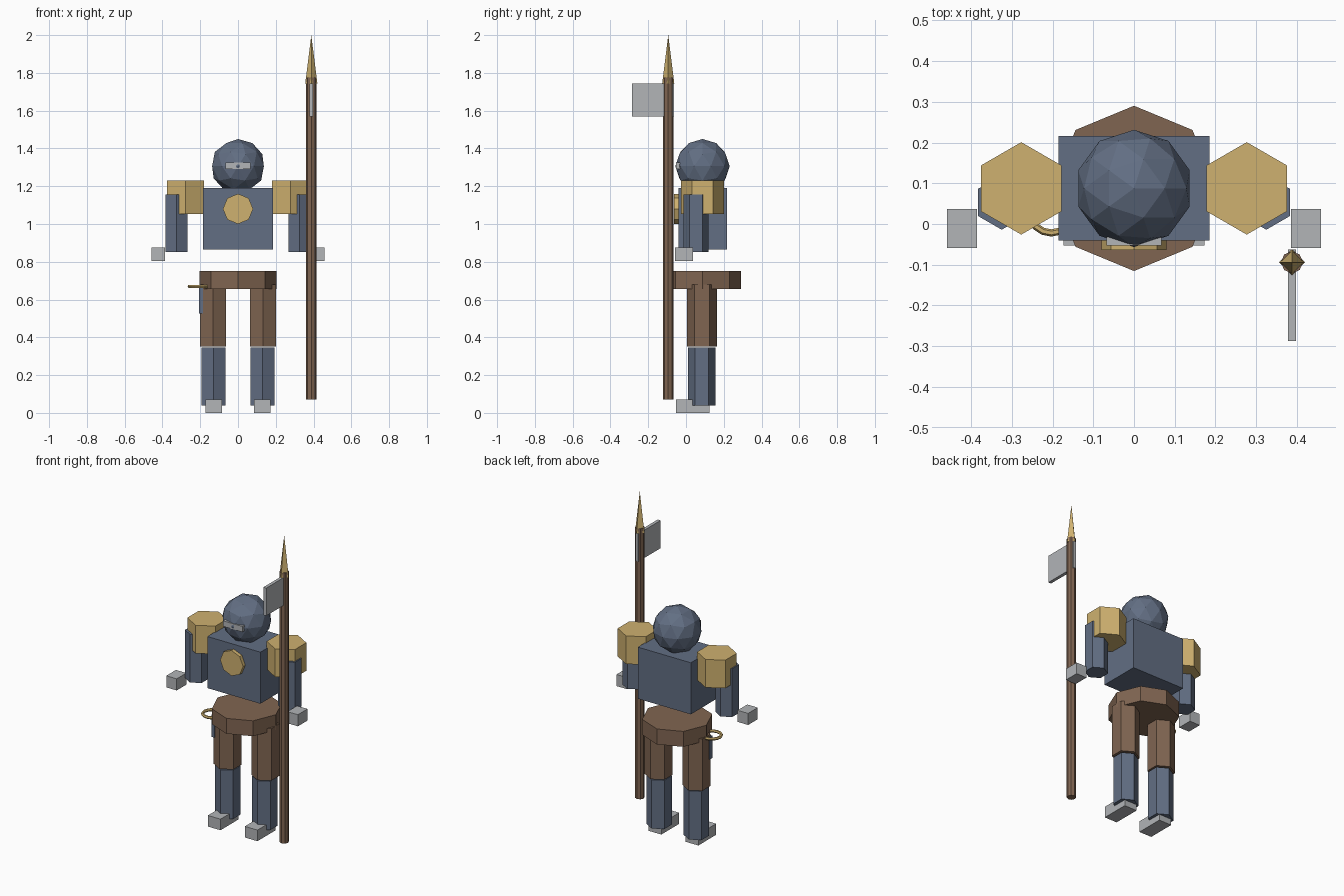
import bpy
import math
from mathutils import Matrix

if "Cube" in bpy.data.objects:
    bpy.data.objects.remove(bpy.data.objects["Cube"])


def material(name, rgb):
    m = bpy.data.materials.new(name)
    m.diffuse_color = (*rgb, 1)
    m.use_nodes = True
    m.node_tree.nodes["Principled BSDF"].inputs["Base Color"].default_value = m.diffuse_color
    return m


BLUE = material("steel_blue", (0.122, 0.157, 0.228))
GOLD = material("gold", (0.62, 0.44, 0.16))
BROWN = material("leather_brown", (0.216, 0.130, 0.083))
GREY = material("light_grey", (0.445, 0.458, 0.475))


def finish(name, mat):
    ob = bpy.context.object
    ob.name = name
    ob.data.materials.append(mat)
    return ob


def box(name, mat, x, y, z):
    """Box given by its (min, max) range on each axis."""
    bpy.ops.mesh.primitive_cube_add(size=1)
    ob = finish(name, mat)
    centre = [(a + b) / 2 for a, b in (x, y, z)]
    size = [b - a for a, b in (x, y, z)]
    ob.data.transform(Matrix.Translation(centre) @ Matrix.Diagonal((*size, 1)))
    return ob


def prism(name, mat, sides, radius, x, y, z0, z1, top=None):
    """Upright prism or cone with a corner facing +y."""
    bpy.ops.mesh.primitive_cone_add(
        vertices=sides, radius1=radius, radius2=radius if top is None else top,
        depth=z1 - z0, location=(x, y, (z0 + z1) / 2))
    return finish(name, mat)


MID = 0.0875  # depth of the body axis

# Torso and round chest badge
box("torso", BLUE, (-0.185, 0.185), (-0.041, 0.216), (0.865, 1.19))
bpy.ops.mesh.primitive_cylinder_add(
    vertices=8, radius=0.08, depth=0.04, location=(0, -0.044, 1.08),
    rotation=(math.pi / 2, 0, 0))
finish("chest_badge", GOLD)

# Faceted helmet with visor
bpy.ops.mesh.primitive_ico_sphere_add(subdivisions=2, radius=0.144,
                                      location=(0, MID, 1.306))
finish("helmet", BLUE)
box("visor", GREY, (-0.067, 0.067), (-0.053, -0.015), (1.29, 1.325))

# Octagonal belt
prism("belt", BROWN, 8, 0.203, 0, MID, 0.655, 0.752)

# Arms and legs, both sides
for side, s in (("left", -1), ("right", 1)):
    prism(side + "_shoulder_guard", GOLD, 6, 0.1135, s * 0.277, MID, 1.053, 1.23)
    prism(side + "_arm", BLUE, 6, 0.067, s * 0.325, 0.053, 0.852, 1.156)
    box(side + "_hand", GREY, sorted((s * 0.386, s * 0.459)),
        (-0.059, 0.037), (0.803, 0.876))
    prism(side + "_thigh", BROWN, 6, 0.08, s * 0.132, 0.084, 0.352, 0.68)
    prism(side + "_shin", BLUE, 6, 0.073, s * 0.13, 0.083, 0.038, 0.345)
    box(side + "_foot", GREY, sorted((s * 0.085, s * 0.173)),
        (-0.053, 0.124), (0, 0.07))

# Ring and short blade hanging at the hip
bpy.ops.mesh.primitive_torus_add(
    location=(-0.203, 0.033, 0.67), major_radius=0.055, minor_radius=0.009,
    major_segments=16, minor_segments=6)
finish("hip_ring", GOLD)
box("hip_blade", BLUE, (-0.206, -0.184), (0.03, 0.06), (0.525, 0.665))

# Spear with pointed tip and flag
SX, SY = 0.388, -0.094
prism("spear_shaft", BROWN, 8, 0.027, SX, SY, 0.07, 1.775)
prism("spear_tip", GOLD, 4, 0.032, SX, SY, 1.745, 2.0, top=0)
box("spear_flag", GREY, (0.378, 0.398), (-0.287, -0.063), (1.57, 1.745))
